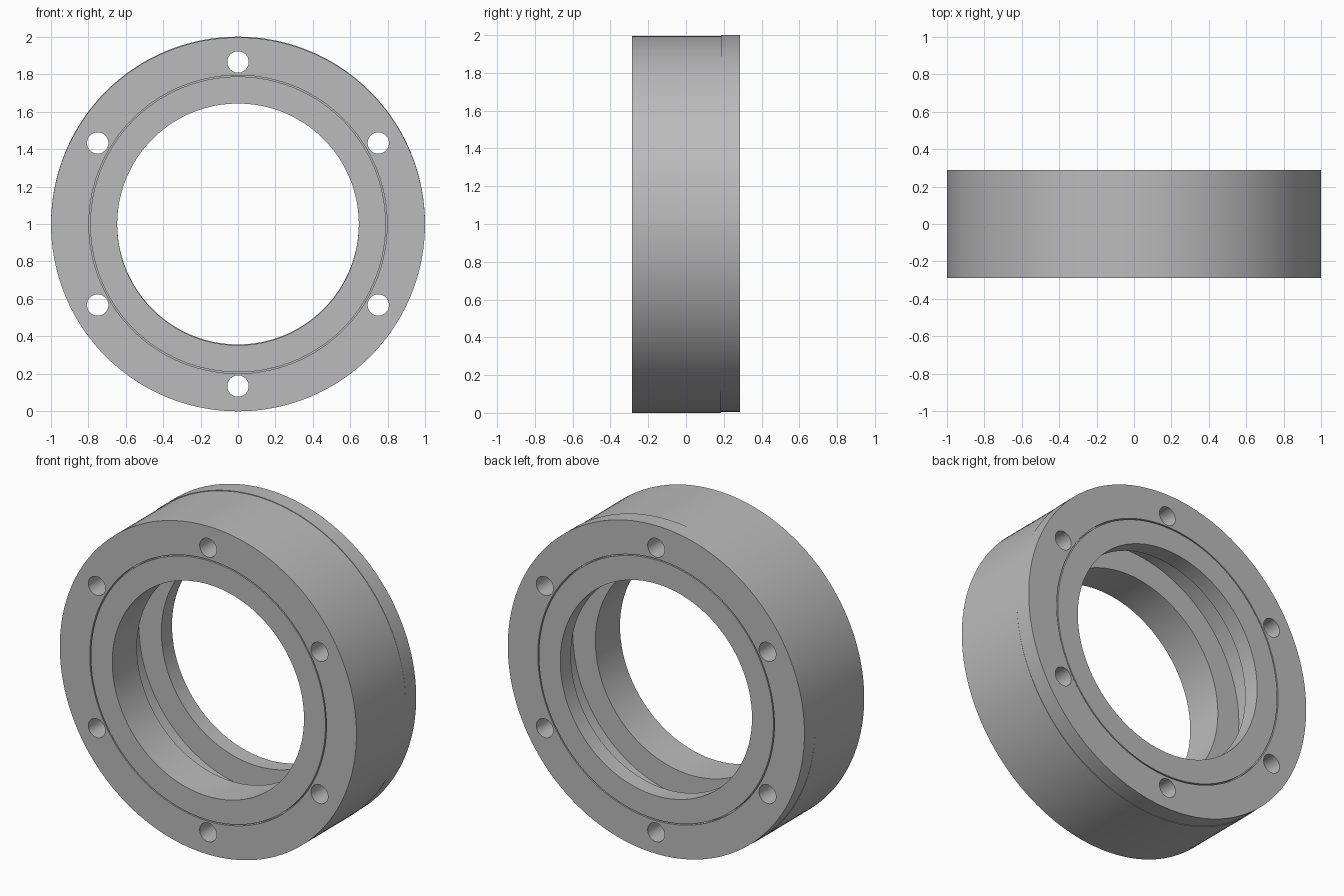
import bpy, bmesh, math
from mathutils import Matrix, Vector

cube = bpy.data.objects.get("Cube")
if cube:
    bpy.data.objects.remove(cube, do_unlink=True)

SEGMENTS = 144
BORE, SEAT = 0.645, 0.796          # inner opening and bearing seat radii
FRONT, STEP, SPLIT, BACK = -0.287, -0.05, 0.185, 0.287
SEAM = 0.789                       # inner wall of the fine circular seam

metal = bpy.data.materials.new("Plain grey metal")
metal.use_nodes = True
GREY = (0.5, 0.5, 0.5, 1)
metal.diffuse_color = GREY
metal.node_tree.nodes["Principled BSDF"].inputs["Base Color"].default_value = GREY


def add_object(name, bm):
    bmesh.ops.recalc_face_normals(bm, faces=bm.faces)
    mesh = bpy.data.meshes.new(name)
    bm.to_mesh(mesh)
    bm.free()
    mesh.materials.append(metal)
    obj = bpy.data.objects.new(name, mesh)
    bpy.context.collection.objects.link(obj)
    return obj


def lathe(name, profile, height):
    """Turn a closed (radius, y) profile around the y axis."""
    bm = bmesh.new()
    verts = [bm.verts.new((0, y, r)) for r, y in profile]
    edges = [bm.edges.new((verts[i - 1], v)) for i, v in enumerate(verts)]
    bmesh.ops.spin(bm, geom=verts + edges, cent=(0, 0, 0), axis=(0, 1, 0),
                   angle=math.tau, steps=SEGMENTS, use_merge=True)
    bmesh.ops.remove_doubles(bm, verts=bm.verts, dist=1e-5)
    bmesh.ops.translate(bm, verts=bm.verts, vec=(0, 0, height))
    return add_object(name, bm)


# Front housing, rear cover and front insert
housing = lathe("housing", [(SEAT, FRONT), (0.998, FRONT),
                            (0.998, SPLIT), (SEAT, SPLIT)], 0.998)
cover = lathe("rear_cover", [(BORE, SPLIT), (0.998, SPLIT), (0.998, BACK),
                             (SEAT, BACK), (SEAT, BACK - 0.03),
                             (SEAM, BACK - 0.03), (SEAM, BACK), (BORE, BACK)], 1.002)
insert = lathe("front_insert", [(BORE, FRONT), (SEAM, FRONT), (SEAM, FRONT + 0.03),
                                (SEAT, FRONT + 0.03), (SEAT, STEP), (BORE, STEP)], 0.998)

# Six bolt holes through the housing and cover
bm = bmesh.new()
for i in range(6):
    a = math.pi / 2 + i * math.pi / 3
    place = Matrix.Translation(Vector((0.865 * math.cos(a), 0, 1 + 0.865 * math.sin(a))))
    bmesh.ops.create_cone(bm, cap_ends=True, segments=40, radius1=0.057, radius2=0.057,
                          depth=1, matrix=place @ Matrix.Rotation(math.pi / 2, 4, 'X'))
cutter = add_object("bolt_hole_cutter", bm)
cutter.hide_render = True

for part in (housing, cover):
    cut = part.modifiers.new("Bolt holes", 'BOOLEAN')
    cut.operation, cut.solver, cut.object = 'DIFFERENCE', 'EXACT', cutter
    bpy.context.view_layer.objects.active = part
    bpy.ops.object.modifier_apply(modifier=cut.name)
bpy.data.objects.remove(cutter, do_unlink=True)

# Smooth walls with crisp rims
for part in (housing, cover, insert):
    bpy.ops.object.select_all(action='DESELECT')
    part.select_set(True)
    bpy.context.view_layer.objects.active = part
    bpy.ops.object.shade_smooth_by_angle(angle=math.radians(30))
